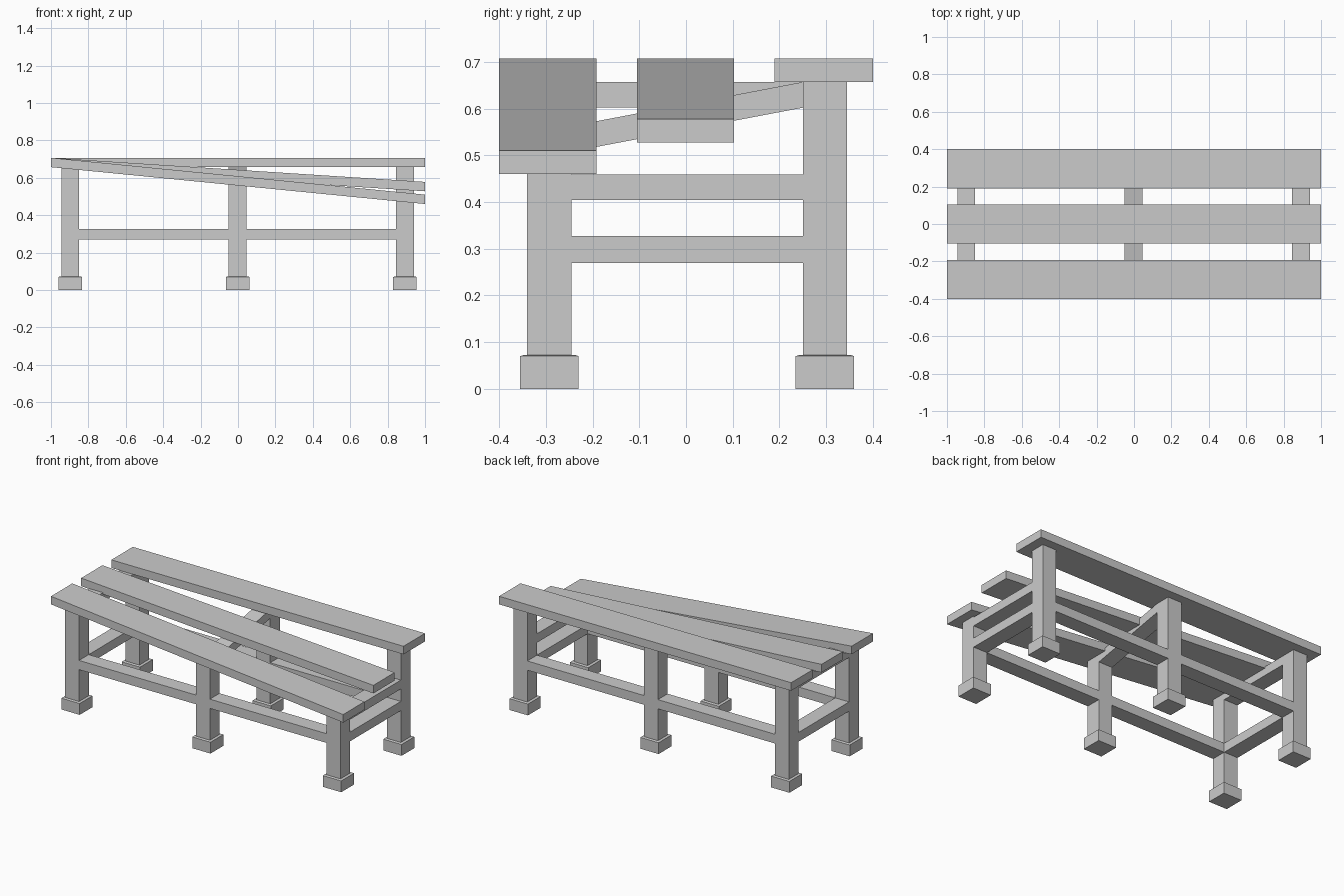
import bpy

if "Cube" in bpy.data.objects:
    bpy.data.objects.remove(bpy.data.objects["Cube"])


def prism(name, rings):
    """Closed solid skinned through rings of four corners."""
    verts = [v for ring in rings for v in ring]
    faces = [(3, 2, 1, 0)]
    for r in range(len(rings) - 1):
        for i in range(4):
            j = (i + 1) % 4
            faces.append((r * 4 + i, r * 4 + j, r * 4 + 4 + j, r * 4 + 4 + i))
    t = 4 * (len(rings) - 1)
    faces.append((t, t + 1, t + 2, t + 3))
    mesh = bpy.data.meshes.new(name)
    mesh.from_pydata(verts, [], faces)
    obj = bpy.data.objects.new(name, mesh)
    bpy.context.collection.objects.link(obj)
    return obj


def square(x, y, h, z):
    """Square ring of half width h; z is a height or a function of x."""
    f = z if callable(z) else (lambda _: z)
    return [(x + a * h, y + b * h, f(x + a * h))
            for a, b in ((-1, -1), (1, -1), (1, 1), (-1, 1))]


def slab(name, x0, x1, y0, y1, low, thick):
    """Box whose underside height is given by low(x, y)."""
    c = [(x0, y0), (x1, y0), (x1, y1), (x0, y1)]
    return prism(name, [[(x, y, low(x, y)) for x, y in c],
                        [(x, y, low(x, y) + thick) for x, y in c]])


TOP = 0.657          # underside of the level slat
LEG = 0.0475         # half width of legs and rails
FRONT, BACK = -0.2925, 0.2975
XS = {"left": -0.8975, "middle": -0.002, "right": 0.8925}


def slope(drop):
    return lambda x, y=0: TOP - drop * (x + 1) / 2


# Seat slats, dropping progressively towards the right
for name, y0, y1, drop in (("front", -0.4, -0.192, 0.197),
                           ("middle", -0.105, 0.103, 0.129),
                           ("back", 0.19, 0.4, 0)):
    slab(name + "_slat", -1, 1, y0, y1, slope(drop), 0.05)

# Legs with chamfered feet
for side, x in XS.items():
    for row, y, drop in (("front", FRONT, 0.197), ("back", BACK, 0)):
        prism(f"{row}_{side}_leg", [square(x, y, LEG, 0.06),
                                    square(x, y, LEG, slope(drop))])
        prism(f"{row}_{side}_foot", [square(x, y, 0.0625, 0),
                                     square(x, y, 0.0625, 0.07),
                                     square(x, y, 0.054, 0.073)])

# Long lower rails between neighbouring legs
for row, y in (("front", FRONT), ("back", BACK)):
    for a, b in (("left", "middle"), ("middle", "right")):
        slab(f"{row}_{a}_rail", XS[a] + LEG, XS[b] - LEG, y - LEG, y + LEG,
             lambda x, y: 0.27, 0.057)

# Upper cross rails: front and back underside heights
Y0, Y1 = FRONT + LEG, BACK - LEG
for side, zf, zb in (("left", 0.602, 0.602), ("middle", 0.508, 0.602),
                     ("right", 0.404, 0.404)):
    slab(side + "_upper_cross_rail", XS[side] - LEG, XS[side] + LEG, Y0, Y1,
         lambda x, y: zf + (zb - zf) * (y - Y0) / (Y1 - Y0), 0.055)

# Lower cross rails at both ends
for side in ("left", "right"):
    slab(side + "_lower_cross_rail", XS[side] - LEG, XS[side] + LEG, Y0, Y1,
         lambda x, y: 0.27, 0.057)
